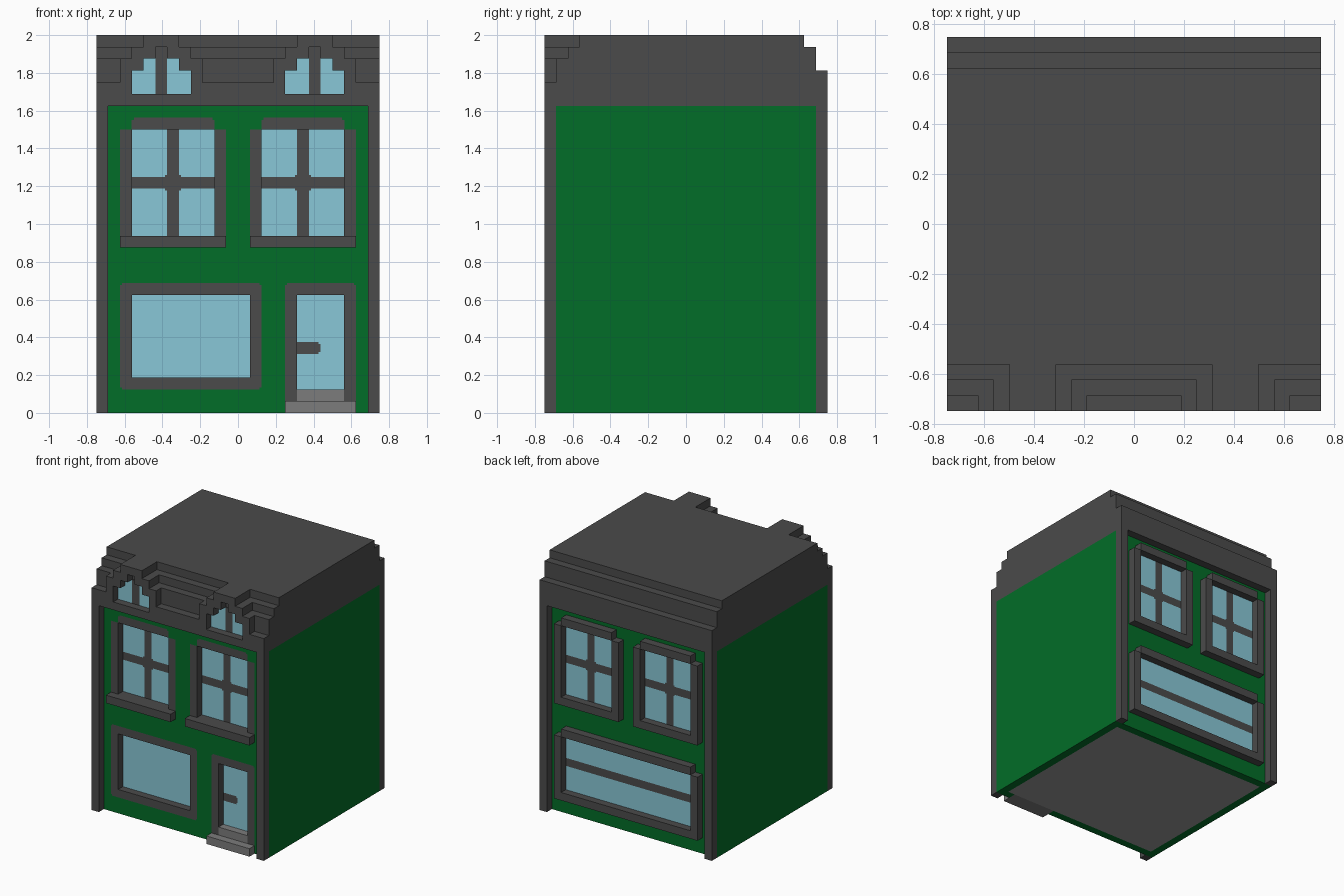
import bpy, bmesh

if "Cube" in bpy.data.objects:
    bpy.data.objects.remove(bpy.data.objects["Cube"], do_unlink=True)

U = 1 / 16       # building module; all sizes below are in modules
PLATE = 0.06     # thickness of glass plates and glazing bars, in modules
CUT = 0.17       # size of small corner cuts, in modules


def material(name, rgb):
    m = bpy.data.materials.new(name)
    m.use_nodes = True
    m.diffuse_color = (*rgb, 1)
    bsdf = m.node_tree.nodes["Principled BSDF"]
    bsdf.inputs["Base Color"].default_value = (*rgb, 1)
    bsdf.inputs["Roughness"].default_value = 0.9
    return m


STONE = material("dark grey stone", (0.070, 0.070, 0.070))
GREEN = material("green wall", (0.0008, 0.153, 0.021))
GLASS = material("pale blue glass", (0.250, 0.575, 0.680))
STEP = material("mid grey step", (0.200, 0.200, 0.200))
FLOOR = material("light grey floor", (0.320, 0.320, 0.320))


def panel(name, mat, solids, d0, d1, holes=(), along="y"):
    """Slab made of rectangles (a0, a1, z0, z1) less holes, from depth d0 to d1."""
    rects = list(solids) + list(holes)
    xs = sorted({v for r in rects for v in r[:2]})
    zs = sorted({v for r in rects for v in r[2:]})

    def inside(group, i, j):
        x, z = (xs[i] + xs[i + 1]) / 2, (zs[j] + zs[j + 1]) / 2
        return any(r[0] < x < r[1] and r[2] < z < r[3] for r in group)

    cells = {(i, j) for i in range(len(xs) - 1) for j in range(len(zs) - 1)
             if inside(solids, i, j) and not inside(holes, i, j)}
    bm = bmesh.new()
    cache = {}

    def vert(i, j, d):
        if (i, j, d) not in cache:
            p = (xs[i], d, zs[j]) if along == "y" else (d, xs[i], zs[j])
            cache[i, j, d] = bm.verts.new([c * U for c in p])
        return cache[i, j, d]

    for i, j in sorted(cells):
        ring = [(i, j), (i + 1, j), (i + 1, j + 1), (i, j + 1)]
        for d in (d0, d1):
            bm.faces.new([vert(*c, d) for c in ring])
        neighbours = [(i, j - 1), (i + 1, j), (i, j + 1), (i - 1, j)]
        for k, n in enumerate(neighbours):
            if n not in cells:
                a, b = ring[k], ring[(k + 1) % 4]
                bm.faces.new([vert(*a, d0), vert(*b, d0), vert(*b, d1), vert(*a, d1)])
    bmesh.ops.recalc_face_normals(bm, faces=bm.faces)
    me = bpy.data.meshes.new(name)
    bm.to_mesh(me)
    bm.free()
    me.materials.append(mat)
    ob = bpy.data.objects.new(name, me)
    bpy.context.collection.objects.link(ob)
    return ob


def glazing(name, opening, bars, y, out):
    """Glass plate with flat bars let into it; out is the facing direction."""
    panel(name + "_glass", GLASS, [opening], y, y + out * PLATE, bars)
    if bars:
        panel(name + "_bars", STONE, bars, y, y + out * PLATE)


def cross(x0, x1):
    """Glazing bars of an upper window, with a thickened crossing."""
    c, w = (x0 + x1) / 2, 0.5 + CUT
    return [(c - .5, c + .5, 15, 24), (x0, x1, 19, 20), (c - w, c + w, 19.5 - w, 19.5 + w)]


# Core, floor, corner posts and side walls
panel("core", STONE, [(-11, 11, 1, 26)], -10, 10)
panel("floor", FLOOR, [(-11, 11, 0, 1)], -10, 10)
for sx, side in ((-1, "right"), (1, "left")):
    panel(side + "_wall", GREEN, [(-11, 11, 0, 26)], 11 * sx, 12 * sx, along="x")
    for sy, end in ((-1, "front"), (1, "back")):
        x = sorted((11 * sx, 12 * sx))
        panel(f"{end}_{side}_post", STONE, [(*x, 0, 26)], 11 * sy, 12 * sy)

# Front upper windows: flush frames, projecting sills
front_holes = []
for x0, x1, side in ((-9, -2, "right"), (2, 9, "left")):
    frame = [(x0 - 1, x1 + 1, 15, 24), (x0, x1, 24, 25 - CUT),
             (x0 + CUT, x1 - CUT, 25 - CUT, 25)]
    sill = (x0 - 1, x1 + 1, 14, 15)
    front_holes += frame + [sill]
    name = f"front_{side}_window"
    panel(name + "_frame", STONE, frame, -11, -10, [(x0, x1, 15, 24)])
    panel(name + "_sill", STONE, [sill], -12, -10)
    glazing(name, (x0, x1, 15, 24), cross(x0, x1), -10, -1)

# Front wide window
shop = [(-10, 2, 2 + CUT, 11 - CUT), (-10 + CUT, 2 - CUT, 2, 11)]
front_holes += shop
panel("shop_window_frame", STONE, shop, -11, -10, [(-9, 1, 3, 10)])
glazing("shop_window", (-9, 1, 3, 10), [], -10, -1)

# Door with handle and two steps
door = [(4, 10, 1, 11 - CUT), (4 + CUT, 10 - CUT, 11 - CUT, 11)]
front_holes += door + [(4, 10, 0, 1)]
panel("door_frame", STONE, door, -11, -10, [(5, 9, 1, 10)])
handle = [(5, 7 - CUT, 5, 6), (7 - CUT, 7, 5 + CUT, 6 - CUT)]
glazing("door", (5, 9, 2, 10), handle, -10, -1)
panel("lower_step", STEP, [(4, 10, 0, 1)], -12, -10)
panel("upper_step", STEP, [(5, 9, 1, 2)], -11, -10)

# Front and back walls
panel("front_wall", GREEN, [(-11, 11, 0, 26)], -11, -10, front_holes)
panel("back_wall", GREEN, [(-11, 11, 0, 26)], 10, 11)

# Back windows with projecting frames
for x0, x1, side in ((-9, -2, "right"), (2, 9, "left")):
    name = f"back_{side}_window"
    panel(name + "_frame", STONE, [(x0 - 1, x1 + 1, 14, 24), (x0, x1, 24, 25)],
          11, 12, [(x0, x1, 15, 24)])
    glazing(name, (x0, x1, 15, 24), cross(x0, x1), 11, 1)
panel("back_wide_window_frame", STONE, [(-10, 10, 2, 10), (-9, 9, 10, 11)],
      11, 12, [(-9, 9, 3, 10)])
glazing("back_wide_window", (-9, 9, 3, 10), [(-9, 9, 6, 7)], 11, 1)

# Stepped roof block, as a side profile run across the width
panel("roof", STONE, [(-11, 12, 26, 29), (-11, 11, 29, 30),
                      (-10, 11, 30, 31), (-9, 10, 31, 32)], -12, 12, along="x")

# Front parapet with two stepped gables, each with a stepped window
gables, openings = [], []
for c, side in ((-6.5, "right"), (6.5, "left")):
    gables += [(c - w, c + w, 26, top) for w, top in ((3.5, 30), (2.5, 31), (1.5, 32))]
    opening = [(c - 2.5, c + 2.5, 27, 29), (c - 1.5, c + 1.5, 29, 30)]
    openings += opening + [(c - .5, c + .5, 30, 31)]
    name = f"{side}_gable"
    panel(name + "_back_lower", STONE, [(c - 2.5, c + 2.5, 30, 31)], -11, -10)
    panel(name + "_back_upper", STONE, [(c - 1.5, c + 1.5, 31, 32)], -11, -9)
    mullion = (c - .5, c + .5, 27, 30)
    panel(name + "_glass", GLASS, opening, -11 - PLATE, -11, [mullion])
    panel(name + "_mullion", STONE, [mullion], -11 - PLATE, -11)
panel("parapet", STONE, [(-12, 12, 26, 28)] + gables, -12, -11, openings)
